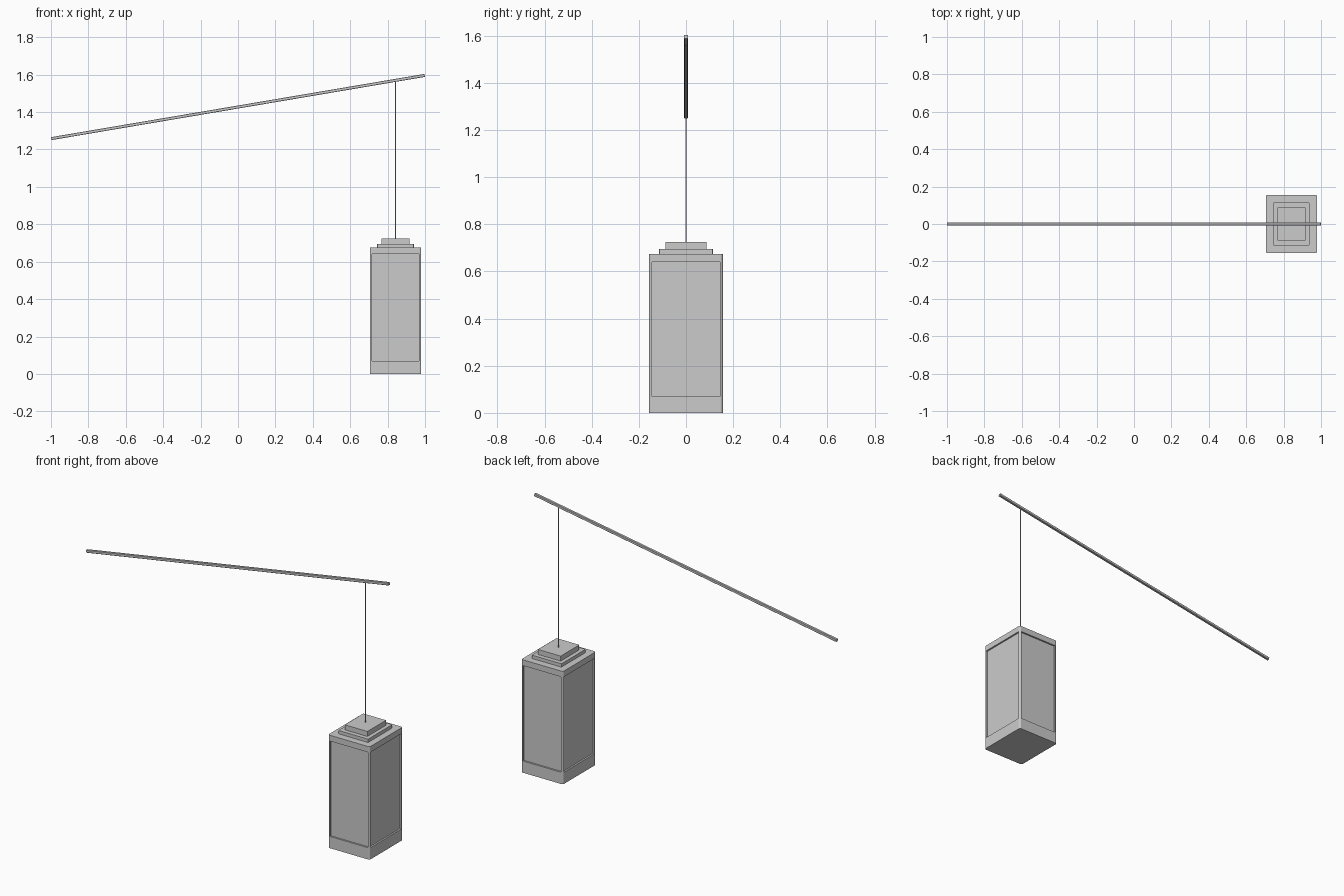
import bpy, bmesh
from math import atan2, hypot
from mathutils import Matrix, Vector

cube = bpy.data.objects.get("Cube")
if cube:
    bpy.data.objects.remove(cube, do_unlink=True)

grey = bpy.data.materials.new("plain grey")
grey.use_nodes = True
tone = (0.6, 0.6, 0.6, 1)
grey.diffuse_color = tone
grey.node_tree.nodes["Principled BSDF"].inputs["Base Color"].default_value = tone

LANTERN_X = 0.842


def finish(name, bm, matrix=Matrix()):
    """Turn a bmesh into a named, coloured object."""
    bmesh.ops.recalc_face_normals(bm, faces=bm.faces)
    mesh = bpy.data.meshes.new(name)
    bm.to_mesh(mesh)
    bm.free()
    mesh.materials.append(grey)
    obj = bpy.data.objects.new(name, mesh)
    obj.matrix_world = matrix
    bpy.context.collection.objects.link(obj)
    return obj


def block(size, z0, radius, segments=2):
    """Box standing on z0 with rounded upright edges."""
    bm = bmesh.new()
    bmesh.ops.create_cube(bm, size=1)
    bmesh.ops.scale(bm, vec=size, verts=bm.verts)
    bmesh.ops.translate(bm, vec=(0, 0, z0 + size[2] / 2), verts=bm.verts)
    upright = [e for e in bm.edges
               if abs(e.verts[0].co.z - e.verts[1].co.z) > size[2] / 2]
    bmesh.ops.bevel(bm, geom=upright, offset=radius, segments=segments,
                    profile=0.5, affect='EDGES')
    return bm


# Lantern housing with a sunken panel on each of its four sides
place = Matrix.Translation((LANTERN_X, 0, 0))
bm = block((0.275, 0.312, 0.675), 0, 0.01, 3)
bm.normal_update()
sides = [f for f in bm.faces if abs(f.normal.z) < 0.1 and f.calc_area() > 0.1]
for face in sides:
    normal = face.normal.copy()
    bmesh.ops.inset_individual(bm, faces=[face], thickness=0.003)
    for v in face.verts:
        v.co.z = 0.07 if v.co.z < 0.3 else 0.64
    panel = bmesh.ops.extrude_discrete_faces(bm, faces=[face])["faces"][0]
    bmesh.ops.translate(bm, vec=normal * -0.01, verts=panel.verts)
finish("lantern_housing", bm, place)

# Stepped cap
finish("cap_lower_step", block((0.196, 0.228, 0.022), 0.673, 0.004), place)
finish("cap_upper_step", block((0.15, 0.176, 0.032), 0.693, 0.003), place)

# Hanging cord
bm = bmesh.new()
bmesh.ops.create_cone(bm, cap_ends=True, segments=10, radius1=0.003,
                      radius2=0.003, depth=0.85)
cord = finish("hanging_cord", bm, Matrix.Translation((LANTERN_X, 0, 1.145)))
for poly in cord.data.polygons:
    poly.use_smooth = len(poly.vertices) == 4

# Sloping carrying pole, square with softened long edges
start, end = Vector((-0.9985, 0, 1.258)), Vector((0.9985, 0, 1.596))
run = end - start
length = hypot(run.x, run.z)
bm = block((0.016, 0.016, length), -length / 2, 0.002, 1)
finish("carrying_pole", bm,
       Matrix.Translation((start + end) / 2)
       @ Matrix.Rotation(atan2(run.x, run.z), 4, 'Y'))
